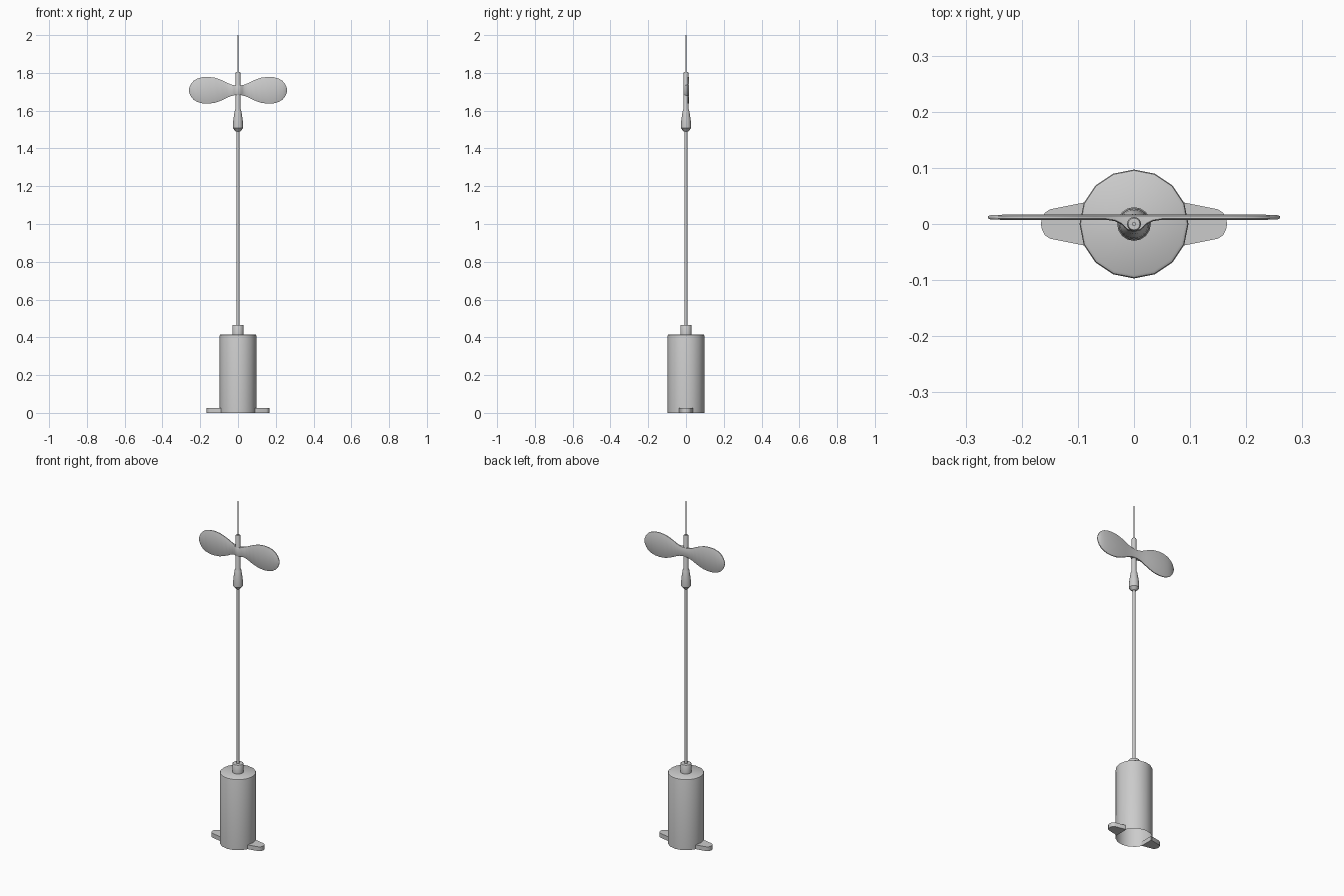
import bpy, bmesh, math

if "Cube" in bpy.data.objects:
    bpy.data.objects.remove(bpy.data.objects["Cube"])


def finish(name, bm, angle=35):
    bmesh.ops.recalc_face_normals(bm, faces=bm.faces)
    mesh = bpy.data.meshes.new(name)
    bm.to_mesh(mesh)
    bm.free()
    obj = bpy.data.objects.new(name, mesh)
    bpy.context.collection.objects.link(obj)
    bpy.ops.object.select_all(action='DESELECT')
    obj.select_set(True)
    bpy.context.view_layer.objects.active = obj
    bpy.ops.object.shade_smooth_by_angle(angle=math.radians(angle))
    return obj


def bridge(bm, rings):
    for a, b in zip(rings, rings[1:]):
        n = len(a)
        for i in range(n):
            j = (i + 1) % n
            bm.faces.new((a[i], a[j], b[j], b[i]))


def lathe(name, profile, sides, cap_bottom=True, turn=0.0):
    """Revolve (radius, z) points around the z axis."""
    bm = bmesh.new()
    rings = []
    for r, z in profile:
        rings.append([bm.verts.new((r * math.cos(turn + math.tau * i / sides),
                                    r * math.sin(turn + math.tau * i / sides), z))
                      for i in range(sides)])
    bridge(bm, rings)
    bm.faces.new(rings[-1])
    if cap_bottom:
        bm.faces.new(rings[0])
    return finish(name, bm)


# Base canister, open underneath, with a softened top rim
lathe("base_canister", [(0.097, 0), (0.097, 0.408), (0.0955, 0.413), (0.091, 0.416)],
      16, cap_bottom=False)

# Collar, rod, tapered weight with upper stem, and needle
lathe("collar", [(0.03, 0.414), (0.03, 0.463), (0.028, 0.466)], 16)
lathe("rod", [(0.0075, 0.46), (0.0075, 1.50)], 12)
lathe("tapered_weight", [(0.012, 1.49), (0.027, 1.507), (0.0275, 1.515), (0.025, 1.55),
                         (0.018, 1.597), (0.0125, 1.611), (0.0125, 1.80), (0.0105, 1.805)], 16)
lathe("needle", [(0.0038, 1.80), (0.0038, 2.0)], 4, turn=math.pi / 4)

# Side feet: rounded tapering tabs
foot = [(0.085, 0.039), (0.15, 0.026), (0.159, 0.02), (0.164, 0.01), (0.166, 0.0)]
outline = foot + [(x, -y) for x, y in reversed(foot[:-1])]
for side, sign in (("left", -1), ("right", 1)):
    bm = bmesh.new()
    rings = [[bm.verts.new((sign * x, y, z)) for x, y in outline] for z in (0, 0.025)]
    bridge(bm, rings)
    bm.faces.new(rings[0])
    bm.faces.new(rings[1])
    finish(side + "_foot", bm)

# Two-lobed blade: (x, half height, front depth); the middle thickens around the stem
half = [(0.0, 0.025, -0.014), (0.012, 0.0255, -0.011), (0.022, 0.027, -0.001),
        (0.034, 0.030, 0.005), (0.05, 0.036, 0.0075), (0.07, 0.046, 0.0075),
        (0.095, 0.057, 0.0075), (0.125, 0.067, 0.0075), (0.16, 0.071, 0.0075),
        (0.19, 0.069, 0.0075), (0.215, 0.062, 0.0075), (0.235, 0.050, 0.0075),
        (0.249, 0.034, 0.0078), (0.257, 0.017, 0.0085), (0.26, 0.006, 0.01)]
stations = [(-x, h, f) for x, h, f in reversed(half[1:])] + half
bm = bmesh.new()
rings = []
back, mid_z = 0.0165, 1.708
for x, h, f in stations:
    b = back - max(0.0, f - 0.0075)
    inner = h - min(0.004, h * 0.4)
    section = [(f, -inner), (f + 0.002, -h), (b - 0.002, -h), (b, -inner),
               (b, inner), (b - 0.002, h), (f + 0.002, h), (f, inner)]
    rings.append([bm.verts.new((x, y, mid_z + z)) for y, z in section])
bridge(bm, rings)
bm.faces.new(rings[0])
bm.faces.new(rings[-1])
finish("two_lobed_blade", bm, 50)
